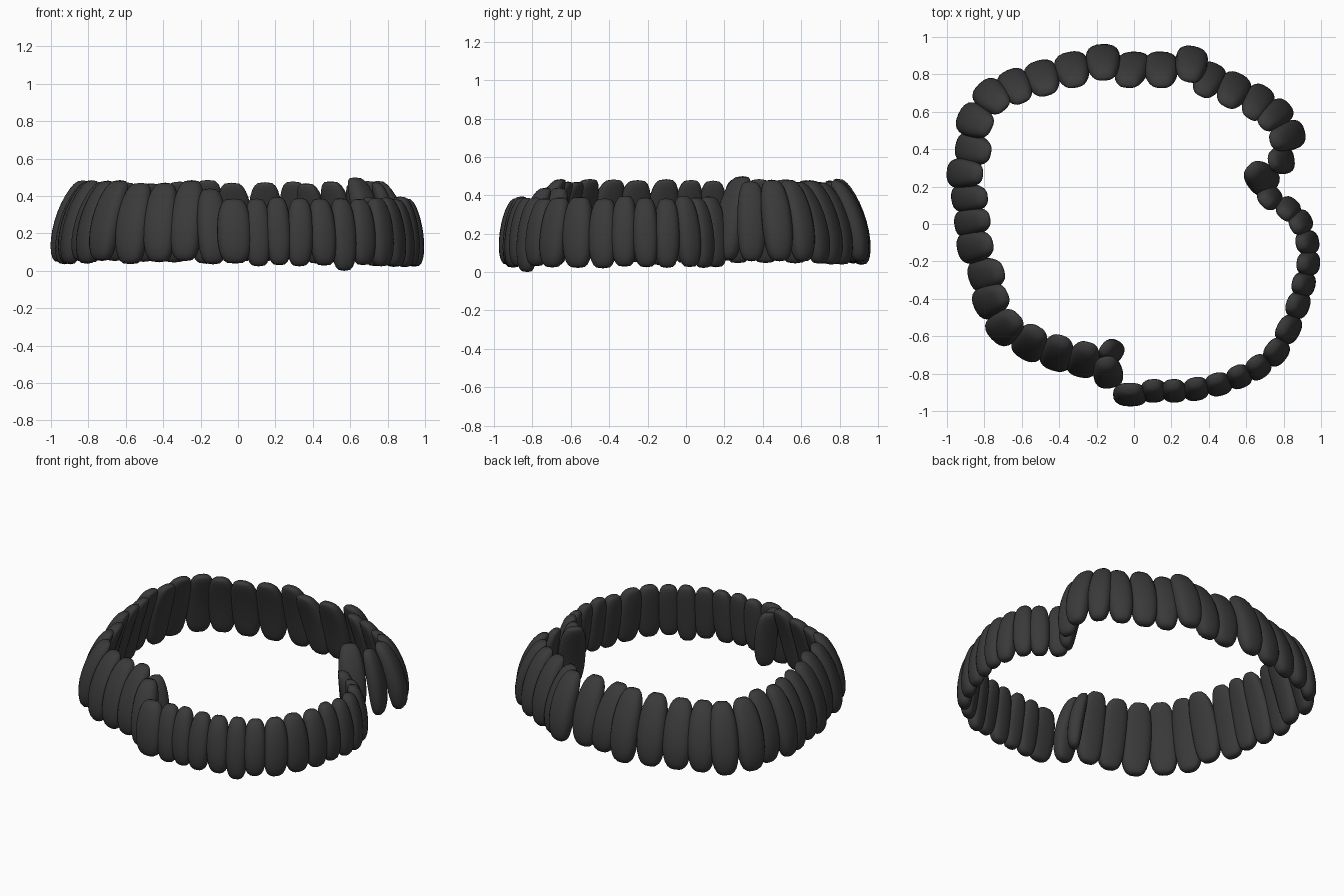
import bpy, bmesh, math, random
from mathutils import Vector

if "Cube" in bpy.data.objects:
    bpy.data.objects.remove(bpy.data.objects["Cube"])

random.seed(4)

stone_grey = bpy.data.materials.new("charcoal stone")
stone_grey.diffuse_color = (0.042, 0.042, 0.042, 1)
stone_grey.use_nodes = True
stone_grey.node_tree.nodes["Principled BSDF"].inputs["Base Color"].default_value = stone_grey.diffuse_color

# stone centres, clockwise from the front gap: tall leaning arc, then low upright arc
TALL = [(-.125, -.68), (-.14, -.79), (-.27, -.725), (-.41, -.69), (-.555, -.635), (-.69, -.55),
        (-.765, -.41), (-.79, -.27), (-.85, -.12), (-.865, .01), (-.88, .14), (-.905, .27),
        (-.86, .40), (-.85, .55), (-.76, .68), (-.635, .735), (-.49, .78), (-.33, .825),
        (-.165, .865), (-.01, .825), (.145, .825), (.305, .855), (.40, .77), (.53, .715),
        (.66, .65), (.755, .58), (.82, .47), (.785, .34), (.68, .245)]
LOW = [(.72, .14), (.82, .075), (.885, .005), (.92, -.10), (.925, -.21), (.90, -.32), (.87, -.43),
       (.82, -.56), (.755, -.68), (.66, -.76), (.56, -.81), (.45, -.85), (.33, -.875),
       (.215, -.885), (.105, -.885), (-.02, -.905)]


def spow(v, e):
    return math.copysign(abs(v) ** e, v)


def add_stone(name, c, n, width, z0, z1, lean, depth, roll):
    """Rounded slab: bulging outer face, flatter inner face, top leaning inwards."""
    side = Vector((-n.y, n.x))
    bm = bmesh.new()
    bmesh.ops.create_uvsphere(bm, u_segments=20, v_segments=14, radius=1)
    for v in bm.verts:
        x, y, z = v.co
        r = math.hypot(x, y)
        cx, cy = (x / r, y / r) if r > 1e-5 else (0, 0)
        rr = r ** 0.55                      # squarer ends
        h = spow(z, 0.97)
        s = spow(cx, 0.8) * rr * width / 2 * (1 - 0.03 * h)
        d = spow(cy, 0.8) * rr * depth * (0.55 if cy > 0 else 0.40)
        d += -lean * 0.5 * h - lean * 0.22 * (h * h - 0.4)
        p = c + side * (s + roll * h) + n * d
        v.co = (p.x, p.y, (z0 + z1) / 2 + h * (z1 - z0) / 2)
    bmesh.ops.recalc_face_normals(bm, faces=bm.faces)
    me = bpy.data.meshes.new(name)
    bm.to_mesh(me)
    bm.free()
    me.materials.append(stone_grey)
    ob = bpy.data.objects.new(name, me)
    bpy.context.collection.objects.link(ob)
    me.shade_smooth()
    return ob


pts = [Vector(p) for p in TALL + LOW]
N = len(pts)
# stones at the two breaks in the ring face their own way
facing = {0: (.8, -.6), 1: (.15, -1), 2: (-.25, -1), 26: (1, .25), 27: (.95, .15),
          28: (.75, -.66), 29: (.75, .66), N - 1: (0, -1)}
# facing is averaged over two neighbours each side along the smooth arcs
for i, c in enumerate(pts):
    a, b = pts[i - 1], pts[(i + 1) % N]
    d = (b - a).normalized()
    if 3 < i < 25 or 32 < i < N - 3:
        d = d + (pts[i + 2] - pts[i - 2]).normalized()
    n = Vector(facing.get(i, (-d.y, d.x))).normalized()
    width = max(.13, min(.185, ((c - a).length + (b - c).length) / 2 * 1.2))
    j = random.uniform(-.012, .012)
    k = random.uniform(-.012, .012)
    roll = random.uniform(-.006, .006)
    if i < len(TALL):
        z0, z1, lean, depth = .045 + k, .477 + j * .8, .125, .12
        if i == 0:
            z0, z1, lean, depth, width = .06, .44, .06, .10, .14
        elif i == 1:
            z1, width, lean = .44, .16, .10
        elif i == 19:
            roll = .02
        elif i == 27:
            width, lean, depth = .15, .08, .10
        elif i == 28:
            z0, z1, lean, width = .06, .50, .12, .17
        name = "tall_stone_%02d" % i
    else:
        z0, z1, lean, depth = .03 + k, .39 + j * .6, .05, .11
        if i == N - 6:
            z0 = 0.0
        name = "low_stone_%02d" % (i - len(TALL))
    add_stone(name, c, n, width, z0, z1, lean, depth, roll)
